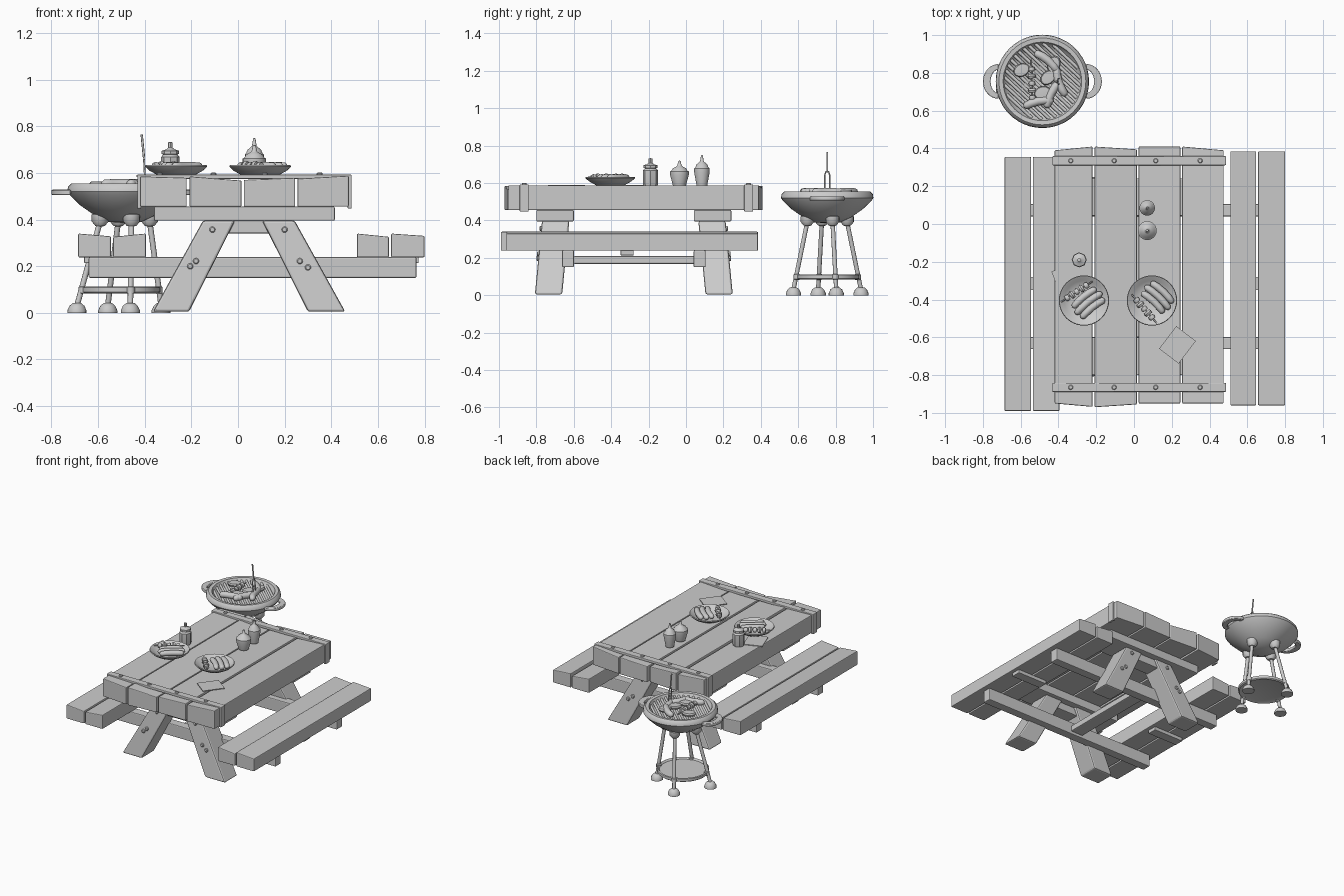
import bpy, bmesh, math, random
from mathutils import Vector, Matrix

random.seed(4)
cube = bpy.data.objects.get("Cube")
if cube:
    bpy.data.objects.remove(cube, do_unlink=True)

GREY = (0.6, 0.6, 0.6, 1)
grey = bpy.data.materials.new("plain grey")
grey.use_nodes = True
grey.diffuse_color = GREY
grey.node_tree.nodes["Principled BSDF"].inputs["Base Color"].default_value = GREY


def finish(bm, name, smooth=False, bevel=0):
    bmesh.ops.recalc_face_normals(bm, faces=bm.faces)
    mesh = bpy.data.meshes.new(name)
    bm.to_mesh(mesh)
    bm.free()
    mesh.materials.append(grey)
    ob = bpy.data.objects.new(name, mesh)
    bpy.context.collection.objects.link(ob)
    if smooth:
        bpy.ops.object.select_all(action="DESELECT")
        ob.select_set(True)
        bpy.context.view_layer.objects.active = ob
        bpy.ops.object.shade_smooth_by_angle(angle=math.radians(40))
    if bevel:
        mod = ob.modifiers.new("soft edges", "BEVEL")
        mod.width, mod.segments = bevel, 2
    return ob


def box(name, x, y, z, bevel=0.006, warp=None):
    """Box from ranges; warp moves each corner given its 0/1 position."""
    bm = bmesh.new()
    bmesh.ops.create_cube(bm, size=1)
    for v in bm.verts:
        f = [c + 0.5 for c in v.co]
        v.co = [r[0] + (r[1] - r[0]) * t for r, t in zip((x, y, z), f)]
        if warp:
            v.co += Vector(warp(*f))
    return finish(bm, name, bevel=bevel)


def lathe(name, profile, at=(0, 0, 0), sides=32, direction=(0, 0, 1)):
    bm = bmesh.new()
    vs = [bm.verts.new((r, 0, z)) for r, z in profile]
    es = [bm.edges.new(p) for p in zip(vs, vs[1:])]
    bmesh.ops.spin(bm, geom=vs + es, axis=(0, 0, 1), cent=(0, 0, 0),
                   angle=math.tau, steps=sides)
    bmesh.ops.remove_doubles(bm, verts=bm.verts, dist=0.0001)
    turn = Vector((0, 0, 1)).rotation_difference(Vector(direction)).to_matrix().to_4x4()
    bm.transform(Matrix.Translation(at) @ turn)
    return finish(bm, name, smooth=True)


def tube(name, points, radius, taper=None, sides=2):
    cu = bpy.data.curves.new(name, "CURVE")
    cu.dimensions, cu.bevel_depth, cu.bevel_resolution = "3D", radius, sides
    cu.use_fill_caps = True
    sp = cu.splines.new("POLY")
    sp.points.add(len(points) - 1)
    for i, (p, q) in enumerate(zip(sp.points, points)):
        p.co = (*q, 1)
        p.radius = taper[i] if taper else 1
    sp.use_smooth = True
    cu.materials.append(grey)
    ob = bpy.data.objects.new(name, cu)
    bpy.context.collection.objects.link(ob)
    return ob


def around(x, y, angle, along, across):
    c, s = math.cos(angle), math.sin(angle)
    return x + along * c - across * s, y + along * s + across * c


def sausage(name, x, y, z, angle, length, r=0.019, bend=0.01):
    steps = [-1, -0.95, -0.85, -0.5, 0, 0.5, 0.85, 0.95, 1]
    pts = [(*around(x, y, angle, t * length / 2, bend * (1 - t * t)), z) for t in steps]
    tube(name, pts, r, [0.2, 0.6, 0.9, 1, 1, 1, 0.9, 0.6, 0.2], 3)


def kebab(name, x, y, z, angle, length):
    ends = [(*around(x, y, angle, s * length / 2, 0), z) for s in (-1, 1)]
    tube(name + "_stick", ends, 0.004)
    for i in range(5):
        px, py = around(x, y, angle, (i - 2) * length * 0.15, 0)
        r = 0.022 if i % 2 else 0.018
        lathe(f"{name}_piece_{i}", [(0, -.011), (r * .8, -.011), (r, 0), (r * .8, .011), (0, .011)],
              (px, py, z), 10, (math.cos(angle), math.sin(angle), 0))


def bolt(name, at, direction):
    lathe(name, [(.013, -.004), (.013, .004), (.009, .008), (0, .008)], at, 12, direction)


def plank(name, x, y, z, drop, front=(0, 0), back=(0, 0)):
    """Board whose top falls and whose ends slant across its width."""
    def warp(u, v, w):
        end = back if v else front
        return (0, end[int(u)], drop[int(u)] * w)
    box(name, x, y, z, 0.005, warp)


# Table top boards
plank("top_board_1", (-.42, -.22), (-.95, .39), (.455, .585), (0, -.006), (0, -.018), (0, .02))
plank("top_board_2", (-.208, .015), (-.955, .395), (.455, .585), (0, -.018), (-.015, 0), (.015, 0))
plank("top_board_3", (.025, .245), (-.95, .41), (.455, .585), (-.015, -.006))
plank("top_board_4", (.255, .475), (-.95, .395), (.455, .585), (-.01, .003), (0, 0), (.015, -.005))

# Straps with bolts wrapping over the table top
for n, y in (("front", -.865), ("back", .335)):
    ys = (y - .024, y + .024)
    box(f"{n}_strap", (-.43, .485), ys, (.575, .593), .004)
    for side, xs in (("right", (-.432, -.415)), ("left", (.47, .487))):
        box(f"{n}_strap_{side}_end", xs, ys, (.447, .593), .004)
    for x in (-.335, -.105, .115, .35):
        bolt(f"{n}_strap_bolt", (x, y, .593), (0, 0, 1))

# Benches
for n, xs, ys, drop in (
        ("right_bench_outer", (-.685, -.545), (-.99, .355), (0, -.012)),
        ("right_bench_inner", (-.535, -.395), (-.99, .355), (-.014, 0)),
        ("left_bench_inner", (.51, .647), (-.96, .385), (0, -.014)),
        ("left_bench_outer", (.657, .80), (-.96, .385), (0, -.01))):
    plank(n, xs, ys, (.238, .34), drop)
for n, xs in (("right", (-.66, -.42)), ("left", (.535, .775))):
    box(f"{n}_bench_batten", xs, (-.35, -.28), (.213, .24), .004)

# Trestles: legs lean towards each other along the table
for n, y, out in (("front", -.735, -1), ("back", .177, 1)):
    mid = y - out * .035
    box(f"{n}_upper_beam", (-.36, .415), (mid - .1, mid + .1), (.395, .456))
    inner = y - out * .072
    box(f"{n}_lower_beam", (-.64, .765), sorted((inner, inner - out * .064)), (.15, .24))
    box(f"{n}_top_block", (-.06, .16), (mid - .055, mid + .055), (.34, .396))
    for side, bottom, top in (("right", (-.365, -.21), (-.15, -.012)),
                              ("left", (.3, .46), (.103, .243))):
        box(f"{n}_{side}_leg", bottom, (y - .073, y + .073), (.005, .396), .01,
            lambda u, v, w: ((top[int(u)] - bottom[int(u)]) * w, -out * .038 * w, 0))
    for x, z in ((-.11, .357), (.2, .357), (-.205, .2), (-.18, .222), (.265, .222), (.3, .195)):
        bolt(f"{n}_leg_bolt", (x, y + out * (.075 - .038 * z / .39), z), (0, out, 0))
box("long_brace", (-.05, .05), (-.6, .05), (.168, .21))

# Plates with food
PLATE = [(0, .0), (.07, 0), (.115, .025), (.133, .042), (.13, .048), (.122, .044),
         (.105, .03), (.07, .012), (0, .012)]
for n, x, angle in (("right_plate", -.265, .68), ("left_plate", .095, -.75)):
    y = -.405
    lathe(n, PLATE, (x, y, .585), 40)
    side = 1 if angle > 0 else -1
    for i in range(3):
        sx, sy = around(x, y, angle, .01, (i * .036 - .065) * side)
        sausage(f"{n}_sausage_{i}", sx, sy, .628, angle, .18 - .02 * abs(i - 1))
    kx, ky = around(x, y, angle, 0, .06 * side)
    kebab(f"{n}_kebab", kx, ky, .63, angle - .1, .2)
for n, x, y, angle in (("left_napkin", .23, -.64, -.65), ("right_napkin", -.35, -.3, .35)):
    ob = box(n, (-.065, .065), (-.075, .075), (0, .005), 0)
    ob.location, ob.rotation_euler.z = (x, y, .584), angle

# Sauce bottles and jar
SQUEEZE = [(0, 0), (.034, 0), (.037, .012), (.05, .06), (.05, .078), (.042, .084),
           (.036, .095), (.018, .105), (.012, .11), (.006, .135), (0, .137)]
lathe("short_sauce_bottle", SQUEEZE, (.07, -.035, .583), 24)
lathe("tall_sauce_bottle", [(r * .82, z * 1.22) for r, z in SQUEEZE], (.07, .085, .583), 24)
lathe("jar", [(0, 0), (.037, 0), (.04, .01), (.04, .085), (.03, .096), (.037, .098), (.037, .112),
              (.018, .118), (.01, .125), (.01, .148), (0, .15)], (-.29, -.19, .583), 8)

# Grill bowl, grate and handles
gx, gy = -.485, .755
lathe("grill_bowl", [(0, .385), (.07, .39), (.13, .418), (.19, .46), (.235, .503), (.247, .52),
                     (.244, .54), (.23, .554), (.208, .552), (.2, .53), (.17, .505), (0, .495)],
      (gx, gy, 0), 48)
for i in range(-6, 7):
    off = i * .03
    half = math.sqrt(.202 ** 2 - off ** 2)
    ends = [(*around(gx, gy, -.75, s * half, off), .53) for s in (-1, 1)]
    tube("grate_bar", ends, .009)
for n, s in (("right_handle", -1), ("left_handle", 1)):
    bm = bmesh.new()
    arc = [math.pi * (i / 16 - .5) for i in range(17)]
    edge = [(.232 + .083 * math.cos(a), .092 * math.sin(a)) for a in arc]
    edge += [(.232 + .042 * math.cos(a), .062 * math.sin(a)) for a in reversed(arc)]
    face = bm.faces.new([bm.verts.new((gx + s * u, gy + v, .506)) for u, v in edge])
    lift = bmesh.ops.extrude_face_region(bm, geom=[face])["geom"]
    bmesh.ops.translate(bm, vec=(0, 0, .022), verts=[g for g in lift if isinstance(g, bmesh.types.BMVert)])
    finish(bm, n, smooth=True, bevel=.004)

# Grill stand
sx, sy = -.51, .755
for i in range(4):
    a = math.radians(15 + 90 * i)
    dx, dy = math.cos(a), math.sin(a)
    foot = (sx + .187 * dx, sy + .187 * dy, 0)
    hip = (gx + .11 * dx, gy + .11 * dy, .392)
    tube(f"stand_leg_{i}", [(foot[0], foot[1], .03), hip], .012, sides=3)
    lathe(f"stand_foot_{i}", [(0, 0), (.041, 0), (.041, .01), (.032, .03), (.018, .042), (0, .044)], foot, 16)
    lathe(f"stand_hip_{i}", [(0, -.022), (.02, -.02), (.036, .0), (.036, .03), (0, .04)], hip, 16)
    knee = Vector(foot).lerp(Vector(hip), .25)
    lathe(f"stand_clamp_{i}", [(.012, -.016), (.018, -.012), (.018, .012), (.012, .016)], knee, 12)
lathe("stand_shelf", [(0, .092), (.14, .092), (.165, .084), (.172, .09), (.172, .108), (.165, .112),
                      (.155, .1), (0, .1)], (sx + .005, sy, 0), 40)

# Food on the grill and the serving fork
for i, (dx, dy, a) in enumerate(((.06, -.07, 1.1), (.02, .1, -.7), (.1, .0, 1.9), (-.02, -.12, .2))):
    sausage(f"grill_sausage_{i}", gx + dx, gy + dy, .552, a, .16, .022, .015)
kebab("grill_kebab", gx - .055, gy - .01, .553, 1.6, .25)
for i, (dx, dy) in enumerate(((.03, .02), (-.0, -.06), (.06, .09), (-.11, .06))):
    ob = lathe(f"grill_steak_{i}", [(0, 0), (.04, 0), (.046, .012), (.04, .022), (0, .024)],
               (0, 0, 0), 14)
    ob.location, ob.scale = (gx + dx, gy + dy, .54), (1, .75, 1)
    ob.rotation_euler.z = random.uniform(0, 3)
tube("fork_handle", [(-.403, gy, .665), (-.413, gy, .765)], .005)
tube("fork_prongs", [(-.398, gy - .014, .56), (-.402, gy - .014, .64), (-.403, gy - .008, .66),
                     (-.403, gy + .008, .66), (-.402, gy + .014, .64), (-.398, gy + .014, .56)], .004)
